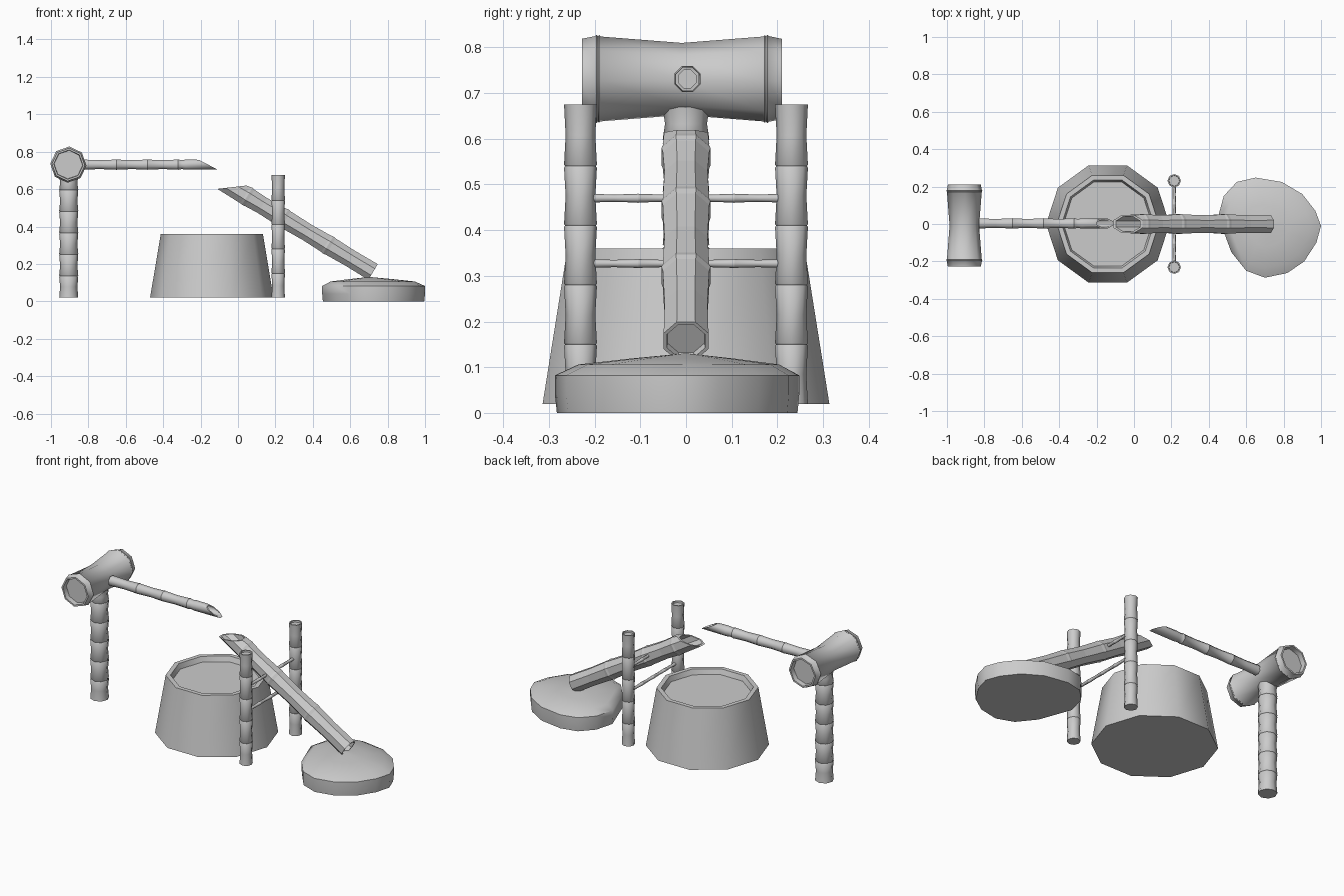
import bpy, bmesh, math
from mathutils import Vector

if "Cube" in bpy.data.objects:
    bpy.data.objects.remove(bpy.data.objects["Cube"])

X, Y, Z = Vector((1, 0, 0)), Vector((0, 1, 0)), Vector((0, 0, 1))


def finish(name, bm, angle):
    bmesh.ops.recalc_face_normals(bm, faces=bm.faces[:])
    me = bpy.data.meshes.new(name)
    bm.to_mesh(me)
    bm.free()
    ob = bpy.data.objects.new(name, me)
    bpy.context.collection.objects.link(ob)
    if angle:
        bpy.ops.object.select_all(action='DESELECT')
        ob.select_set(True)
        bpy.context.view_layer.objects.active = ob
        bpy.ops.object.shade_smooth_by_angle(angle=math.radians(angle))
    return ob


def skin(bm, rings):
    """Bridge successive rings with quads and cap both ends."""
    n = len(rings[0])
    for a, b in zip(rings, rings[1:]):
        for i in range(n):
            j = (i + 1) % n
            bm.faces.new((a[i], a[j], b[j], b[i]))
    bm.faces.new(rings[0])
    bm.faces.new(rings[-1])


def revolve(name, prof, loc, axis=Z, up=X, sides=8, rot=0.0, angle=50, cut=0.0, cut_from=9.0):
    """Revolve (distance, radius) points; rings past cut_from are sheared into a slanted cut."""
    side = axis.cross(up)
    bm = bmesh.new()
    rings = []
    for t, r in prof:
        ring = []
        for i in range(sides):
            a = math.radians(rot) + math.tau * i / sides
            c, s = r * math.cos(a), r * math.sin(a)
            tt = t - cut * c if t > cut_from else t
            ring.append(bm.verts.new(Vector(loc) + up * c + side * s + axis * tt))
        rings.append(ring)
    skin(bm, rings)
    return finish(name, bm, angle)


def cane(length, nodes, r, waist, g, dip):
    """Bamboo profile: waisted segments with a narrow band at each node."""
    prof = [(0, r)]
    last = 0
    for t in nodes + [length]:
        prof.append(((last + t) / 2, waist))
        if t < length:
            prof += [(t - g, r), (t, r * dip), (t + g, r)]
        last = t
    return prof + [(length, r)]


# Stone basin with a shallow recess
revolve("basin", [(0.02, 0.33), (0.36, 0.273), (0.36, 0.247), (0.33, 0.237)],
        (-0.14, 0, 0), sides=10, angle=40)

# Two upright posts and the rods between them
post = cane(0.655, [0.13 * k for k in range(1, 5)], 0.036, 0.0325, 0.003, 0.93)
post += [(0.655, 0.029), (0.645, 0.028)]
for sy, label in ((-1, "front"), (1, "back")):
    revolve(label + "_post", post, (0.215, sy * 0.231, 0.02))
for z, label in ((0.47, "pivot_rod"), (0.327, "lower_rod")):
    revolve(label, cane(0.42, [0.105, 0.21, 0.315], 0.0095, 0.008, 0.002, 1.1),
            (0.215, -0.21, z), axis=Y, up=Z)

# Spout stand: upright and crosswise bamboo head
revolve("spout_post", cane(0.65, [0.115 * k for k in range(1, 6)], 0.051, 0.046, 0.004, 0.93),
        (-0.905, 0, 0.02))
half = [(0.19, 0.076), (0.219, 0.078), (0.219, 0.088), (0.19, 0.094),
        (0.187, 0.097), (0.184, 0.094), (0.181, 0.096), (0.178, 0.093)]
head = [(-t, r) for t, r in half] + [(0, 0.079)] + half[::-1]
revolve("spout_head", head, (-0.907, -0.009, 0.731), axis=Y, up=Z, rot=3)

# Water spout with slanted open end
spout = cane(0.55, [0.18, 0.345, 0.51], 0.029, 0.026, 0.003, 1.06)
spout += [(0.67, 0.028), (0.67, 0.021), (0.54, 0.021)]
revolve("spout", spout, (-0.83, 0.003, 0.731), axis=X, up=Z, rot=22.5,
        cut=1.9, cut_from=0.6)

# Tipping tube, octagonal with flat facets and a scooped mouth
d = Vector((-0.857, 0, 0.515)).normalized()
u = Vector((d.z, 0, -d.x))
tube = [(0.02, 0.044), (0, 0.045), (0, 0.053), (0.14, 0.051)]
for t in (0.28, 0.56, 0.785):
    tube += [(t - 0.016, 0.055), (t, 0.058), (t + 0.012, 0.055)]
    if t < 0.7:
        tube.append((t + 0.13, 0.051))
tube += [(0.88, 0.052), (0.88, 0.043), (0.77, 0.042)]
revolve("tipping_tube", tube, (0.722, 0, 0.157), axis=d, up=u, rot=22.5,
        angle=0, cut=1.3, cut_from=0.85)

# Striking stone: rounded irregular outline, low dome
outline = [(0.45, 0.04), (0.48, 0.15), (0.55, 0.225), (0.65, 0.248), (0.79, 0.225),
           (0.9, 0.16), (0.97, 0.07), (1.0, -0.01), (0.975, -0.1), (0.91, -0.2),
           (0.82, -0.262), (0.7, -0.287), (0.6, -0.25), (0.52, -0.15)]
cx, cy = 0.7, 0.0
bm = bmesh.new()
rings = []
for z, s in ((0, 0.985), (0.04, 1), (0.082, 1), (0.106, 0.82), (0.119, 0.42), (0.13, 0.02)):
    rings.append([bm.verts.new((cx + (x - cx) * s, cy + (y - cy) * s, z)) for x, y in outline])
skin(bm, rings)
finish("striking_stone", bm, 60)
